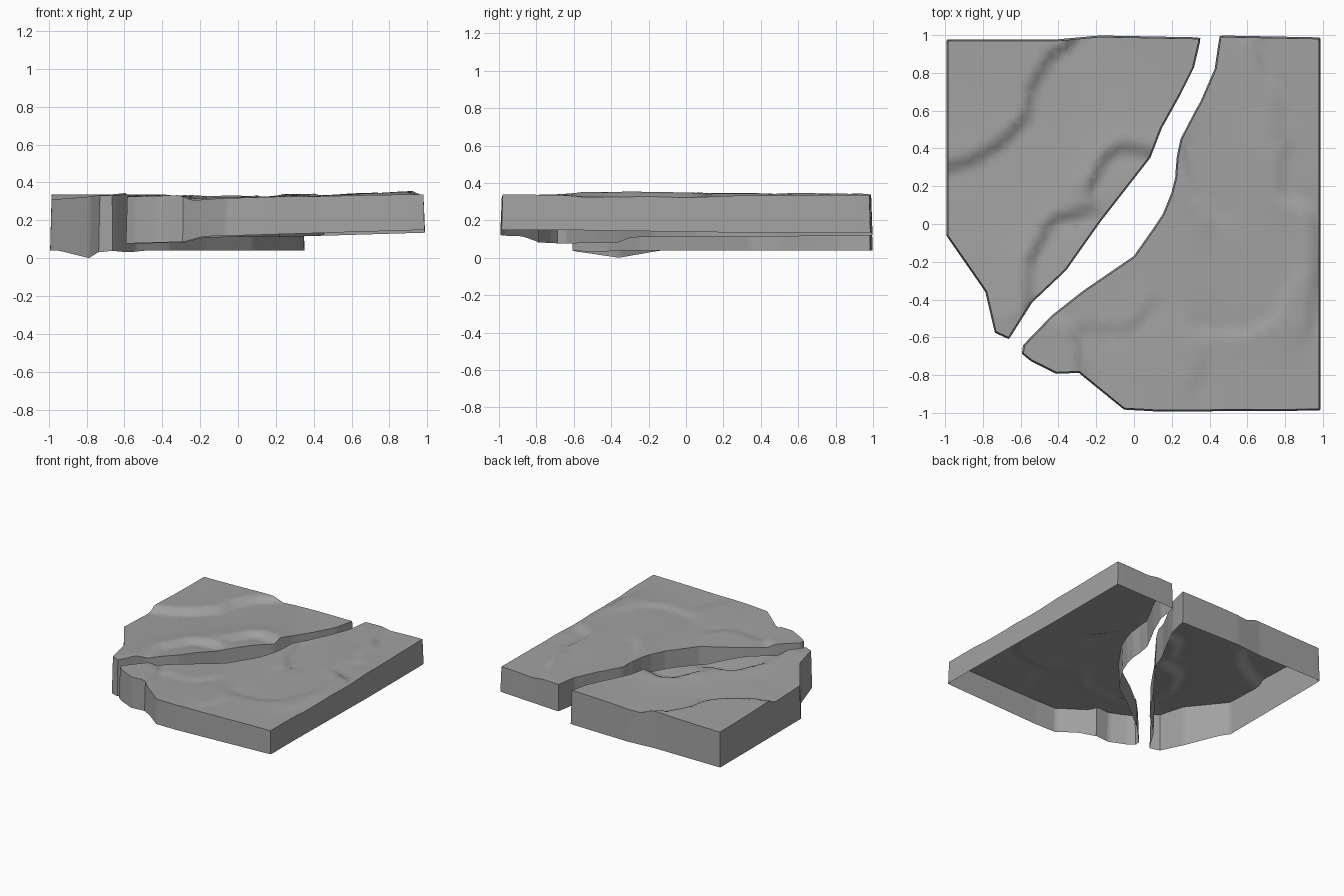
import bpy
import bmesh
import math
from mathutils import Vector

cube = bpy.data.objects.get("Cube")
if cube:
    bpy.data.objects.remove(cube, do_unlink=True)

stone = bpy.data.materials.new("grey_stone")
stone.use_nodes = True
stone.diffuse_color = (0.36, 0.36, 0.36, 1)
bsdf = stone.node_tree.nodes["Principled BSDF"]
bsdf.inputs["Base Color"].default_value = stone.diffuse_color
bsdf.inputs["Roughness"].default_value = 0.9


def clamp(value, low=0.0, high=1.0):
    return max(low, min(high, value))


def ledge_height(x, y, ledge):
    """Step across a path: high on its left-hand side, fading with distance."""
    path, amount, fade = ledge
    p = Vector((x, y))
    best, across = math.inf, 0
    for a, b in zip(path, path[1:]):
        a, b = Vector(a), Vector(b)
        d = b - a
        t = clamp((p - a).dot(d) / d.length_squared)
        gap = (p - a - d * t).length
        offset = (d.x * (p.y - a.y) - d.y * (p.x - a.x)) / d.length
        # At a bend both segments are equally near: keep the clearer side
        if gap < best - 1e-5 or (gap < best + 1e-5 and abs(offset) > abs(across)):
            best, across = gap, offset
    return amount * across / max(best, 0.03) * math.exp(-best / fade)


def make_slab(name, outline, ledges, base, bottom, step=0.04, flare=0.008):
    """Cracked slab with a sculpted top, a wall all round and an open underside."""
    bm = bmesh.new()
    face = bm.faces.new([bm.verts.new((x, y, 0)) for x, y in outline])
    face.normal_update()
    if face.normal.z < 0:
        face.normal_flip()
    bmesh.ops.triangulate(bm, faces=bm.faces[:])

    # Slice the top into a fine grid, then shape it
    count = int(1 / step)
    for axis in (Vector((1, 0, 0)), Vector((0, 1, 0))):
        for i in range(-count, count + 1):
            bmesh.ops.bisect_plane(bm, geom=bm.verts[:] + bm.edges[:] + bm.faces[:],
                                   plane_co=axis * (i * step + 0.003), plane_no=axis)
    bmesh.ops.remove_doubles(bm, verts=bm.verts[:], dist=0.003)
    for v in bm.verts:
        x, y = v.co.x, v.co.y
        v.co.z = base(x, y) + sum(ledge_height(x, y, item) for item in ledges)
    bmesh.ops.triangulate(bm, faces=bm.faces[:])

    # Walls hang from the rim
    rim = [e.link_loops[0] for e in bm.edges if e.is_boundary]
    pairs = [(loop.vert, loop.link_loop_next.vert) for loop in rim]
    lower = {}
    for v in {v for pair in pairs for v in pair}:
        lower[v] = bm.verts.new((v.co.x, v.co.y, bottom(v.co.x, v.co.y)))
    for a, b in pairs:
        bm.faces.new((b, a, lower[a], lower[b]))
    bm.normal_update()
    for v in lower.values():
        v.co += Vector((v.normal.x, v.normal.y, 0)) * flare

    mesh = bpy.data.meshes.new(name)
    bm.to_mesh(mesh)
    bm.free()
    mesh.materials.append(stone)
    obj = bpy.data.objects.new(name, mesh)
    bpy.context.collection.objects.link(obj)
    bpy.ops.object.select_all(action="DESELECT")
    obj.select_set(True)
    bpy.context.view_layer.objects.active = obj
    bpy.ops.object.shade_smooth_by_angle(angle=math.radians(40))


# Deeper slab, pointed towards the front
small_outline = [
    (-.985, .97), (-.4, .97), (-.18, .99), (.345, .98), (.31, .83), (.24, .69),
    (.14, .51), (.08, .355), (-.185, .015), (-.365, -.24), (-.545, -.41),
    (-.665, -.6), (-.73, -.57), (-.78, -.355), (-.985, -.06)]
corner_ledge = [(-1.1, .29), (-.98, .3), (-.85, .34), (-.7, .43), (-.57, .57),
                (-.54, .73), (-.45, .88), (-.35, .95), (-.25, 1.05)]
crack_ledge = [(-.23, .2), (-.15, .36), (-.06, .41), (.08, .38), (.2, .33)]
point_ledge = [(-.57, -.47), (-.55, -.2), (-.44, .02), (-.25, .07)]


def small_base(x, y):
    return 0.317 + 0.012 * clamp(-y * 2)


def small_bottom(x, y):
    return 0.04 * clamp(math.hypot(x + .78, y + .355) / 0.28)


make_slab("pointed_slab", small_outline,
          [(corner_ledge, .022, .4), (crack_ledge, .026, .12), (point_ledge, .025, .12)],
          small_base, small_bottom)

# Thinner, larger slab with a rounded tip beside the crack
large_outline = [
    (.46, .99), (.98, .98), (.98, -.98), (.13, -.985), (-.05, -.975),
    (-.29, -.78), (-.41, -.785), (-.54, -.72), (-.585, -.685), (-.58, -.645),
    (-.43, -.49), (-.265, -.36), (.005, -.175), (.1, -.04), (.16, .05),
    (.205, .16), (.225, .24), (.235, .36), (.255, .45), (.37, .67), (.435, .82)]
tip_ledge = [(-.27, -.85), (-.29, -.72), (-.32, -.55), (-.44, -.48), (-.52, -.44)]
groove = [(-.28, -.545), (-.05, -.56), (.03, -.51), (.08, -.42)]
back_ledge = [(.775, .55), (.76, .69), (.68, .79), (.645, .95)]
side_ledge = [(.93, -.55), (.96, -.2), (.94, .08), (.78, .14), (.78, .36)]
middle_ledge = [(.42, .03), (.32, .18), (.26, .4)]
front_ledge = [(.33, -.85), (.37, -.7), (.31, -.53)]
hollow = [(.35, -.58), (.6, -.58), (.75, -.5), (.83, -.3)]


def large_base(x, y):
    return 0.323 + 0.015 * clamp(x, -.2, 1)


def large_bottom(x, y):
    return 0.12 + 0.03 * x - 0.015 * clamp(y + .7) - 0.025 * clamp((-.18 - x) / 0.1)


make_slab("broad_slab", large_outline,
          [(tip_ledge, .015, .3), (groove, .01, .08), (back_ledge, .016, .12),
           (side_ledge, .018, .15), (middle_ledge, .017, .1),
           (front_ledge, .009, .12), (hollow, -.009, .12)],
          large_base, large_bottom)
